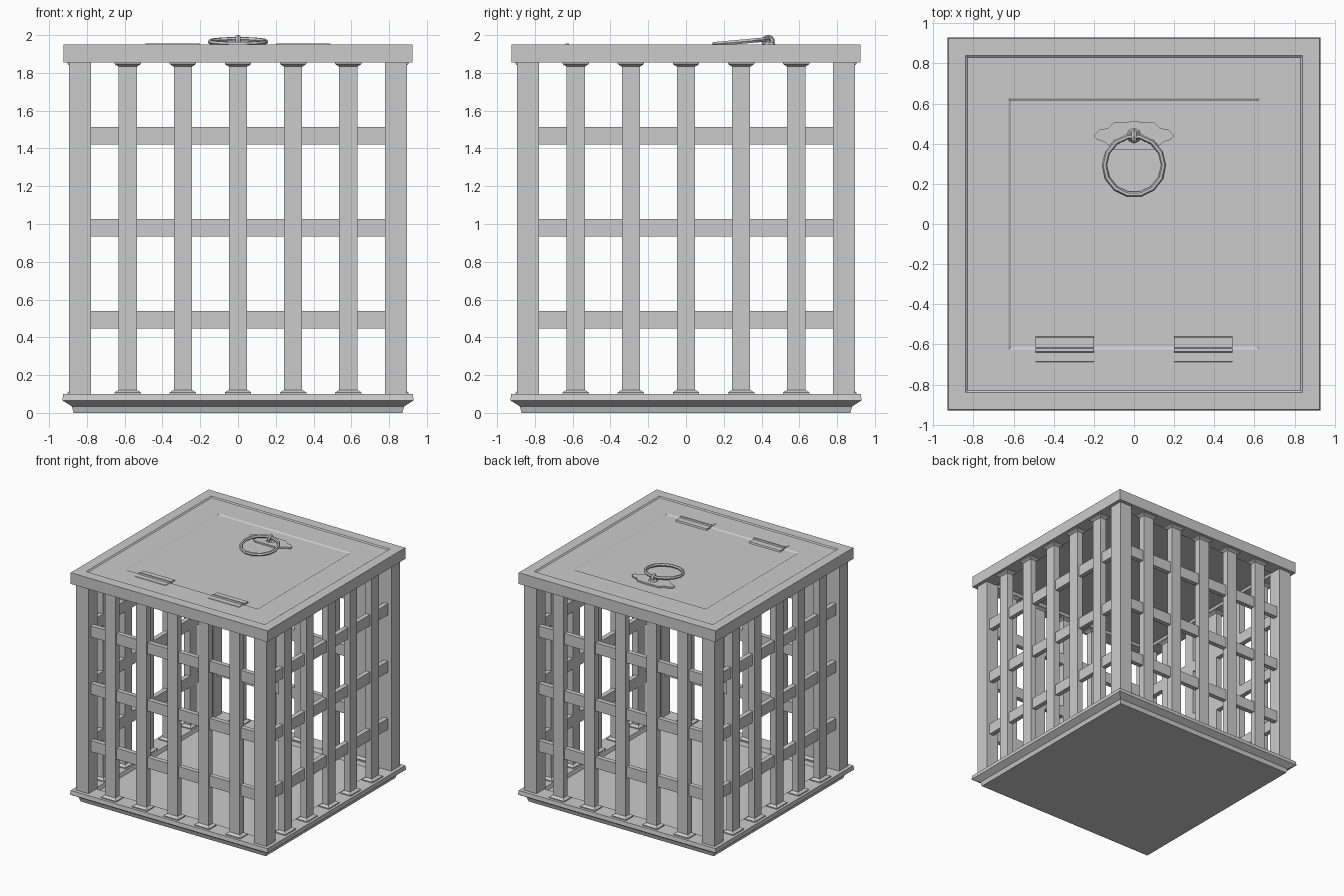
import bpy, bmesh, math
from mathutils import Matrix

if "Cube" in bpy.data.objects:
    bpy.data.objects.remove(bpy.data.objects["Cube"])


def finish(bm, name):
    bmesh.ops.recalc_face_normals(bm, faces=bm.faces[:])
    me = bpy.data.meshes.new(name)
    bm.to_mesh(me)
    bm.free()
    ob = bpy.data.objects.new(name, me)
    bpy.context.collection.objects.link(ob)
    return ob


def loft(bm, rings, cx=0, cy=0, turn=0):
    """Stack of rectangles (half x, half y, z), capped at both ends."""
    rot = Matrix.Rotation(turn, 3, 'Z')
    loops = []
    for hx, hy, z in rings:
        loops.append([bm.verts.new(rot @ bm.verts.new((cx + sx * hx, cy + sy * hy, z)).co)
                      for sx, sy in ((-1, -1), (1, -1), (1, 1), (-1, 1))])
    for a, b in zip(loops, loops[1:]):
        for i in range(4):
            j = (i + 1) % 4
            bm.faces.new((a[i], a[j], b[j], b[i]))
    bm.faces.new(loops[0])
    bm.faces.new(loops[-1])
    loose = [v for v in bm.verts if not v.link_faces]
    bmesh.ops.delete(bm, geom=loose, context='VERTS')


def square_part(name, profile):
    bm = bmesh.new()
    loft(bm, [(h, h, z) for h, z in profile])
    return finish(bm, name)


# Base with flared edge and sunken floor
square_part("base", [(.87, 0), (.88, .035), (.93, .066), (.925, .1), (.79, .1), (.78, .07)])

# Lid with stepped recesses on top and a shallow one beneath
square_part("lid", [(.79, 1.875), (.8, 1.855), (.925, 1.855), (.925, 1.95),
                    (.84, 1.95), (.83, 1.942), (.625, 1.942), (.613, 1.934)])

# Corner posts
bm = bmesh.new()
for sx in (-1, 1):
    for sy in (-1, 1):
        loft(bm, [(.059, .059, .09), (.059, .059, 1.865)], sx * .837, sy * .837)
finish(bm, "corner_posts")

# Bars with flared feet at both ends, and cross rails, on each side
bars, rails = bmesh.new(), bmesh.new()
for k in range(4):
    turn = k * math.pi / 2
    for i in range(-2, 3):
        loft(bars, [(.07, .05, .095), (.07, .05, .108), (.048, .028, .122),
                    (.048, .028, 1.833), (.07, .05, 1.847), (.07, .05, 1.86)],
             i * .292, -.853, turn)
    for z in (.493, .98, 1.467):
        loft(rails, [(.8, .02, z - .047), (.8, .02, z + .047)], 0, -.845, turn)
finish(bars, "upright_bars")
finish(rails, "cross_rails")

# Hinges: thin leaves with a raised knuckle
bm = bmesh.new()
for s in (-1, 1):
    loft(bm, [(.145, .065, 1.932), (.145, .06, 1.946)], s * .345, -.625)
    loft(bm, [(.145, .015, 1.94), (.145, .008, 1.955)], s * .345, -.628)
finish(bm, "hinges")

# Handle plate with a shaped outline
half = [(0, .51), (.1, .507), (.13, .477), (.17, .47), (.2, .44), (.185, .42), (.15, .41), (.1, .37), (0, .37)]
outline = half + [(-x, y) for x, y in half[-2:0:-1]]
bm = bmesh.new()
face = bm.faces.new([bm.verts.new((x, y, 1.932)) for x, y in outline])
top = bmesh.ops.extrude_face_region(bm, geom=[face])["geom"]
bmesh.ops.translate(bm, vec=(0, 0, .015), verts=[v for v in top if isinstance(v, bmesh.types.BMVert)])
finish(bm, "handle_plate")

# Boss and eye holding the ring
bm = bmesh.new()
bmesh.ops.create_cone(bm, cap_ends=True, segments=8, radius1=.04, radius2=.025, depth=.02,
                      matrix=Matrix.Translation((0, .44, 1.953)))
finish(bm, "handle_boss")
bpy.ops.mesh.primitive_torus_add(major_segments=10, minor_segments=6, major_radius=.022, minor_radius=.014,
                                 location=(0, .435, 1.966), rotation=(0, math.pi / 2, 0))
bpy.context.object.name = "handle_eye"

# Pull ring resting at a slight tilt
bpy.ops.mesh.primitive_torus_add(major_segments=14, minor_segments=6, major_radius=.147, minor_radius=.013,
                                 location=(0, .292, 1.965), rotation=(.09, 0, 0))
bpy.context.object.name = "pull_ring"
